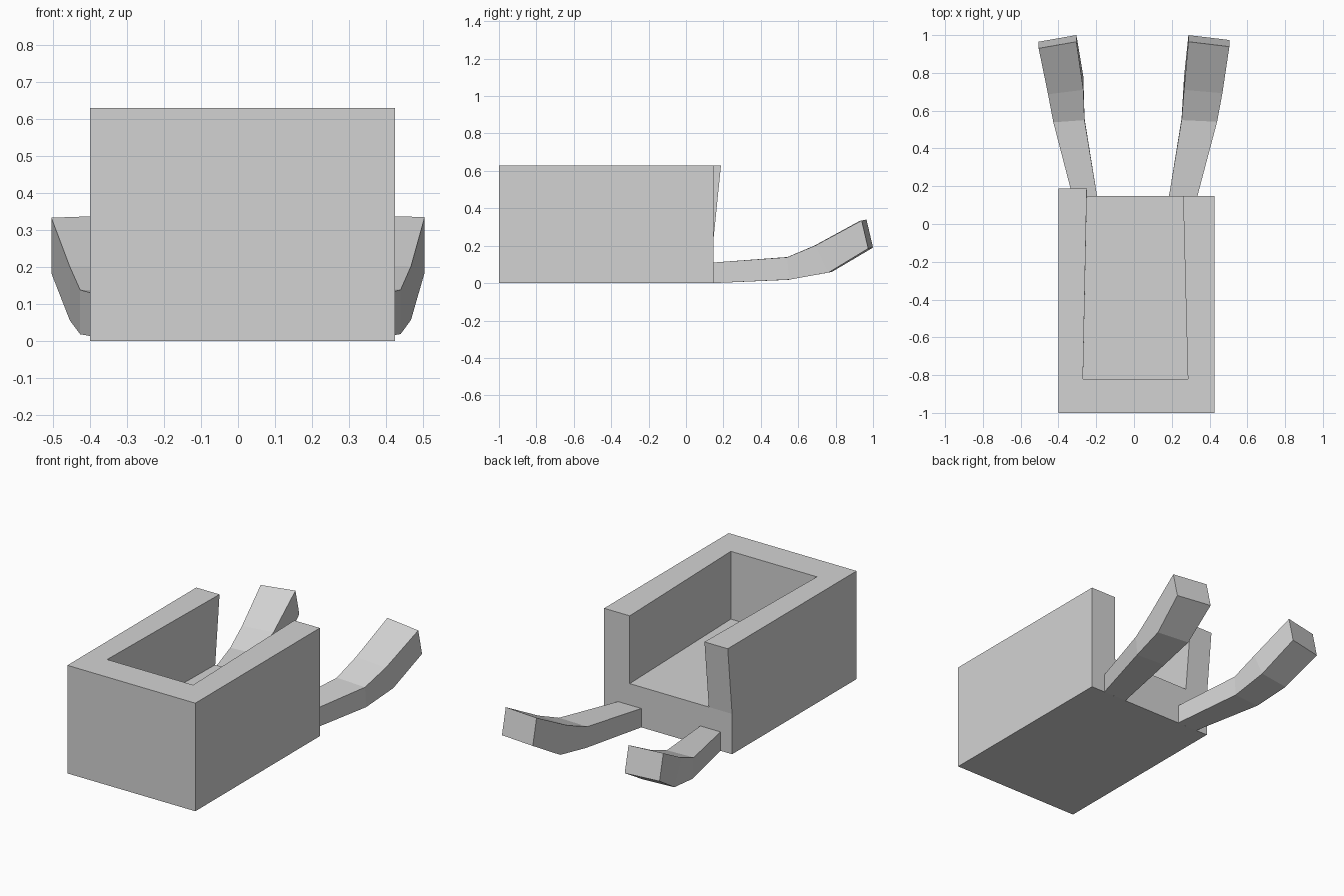
import bpy
import bmesh

cube = bpy.data.objects.get("Cube")
if cube:
    bpy.data.objects.remove(cube, do_unlink=True)

# Single flat colour
grey = bpy.data.materials.new("light grey")
grey.use_nodes = True
colour = (0.65, 0.65, 0.65, 1)
grey.diffuse_color = colour
grey.node_tree.nodes["Principled BSDF"].inputs["Base Color"].default_value = colour


def finish(name, bm):
    bmesh.ops.recalc_face_normals(bm, faces=bm.faces[:])
    mesh = bpy.data.meshes.new(name)
    bm.to_mesh(mesh)
    bm.free()
    mesh.materials.append(grey)
    obj = bpy.data.objects.new(name, mesh)
    bpy.context.collection.objects.link(obj)
    return obj


def add_ring(bm, points):
    return [bm.verts.new(p) for p in points]


def bridge(bm, low, high, indices):
    for i in indices:
        j = (i + 1) % len(low)
        bm.faces.new((low[i], low[j], high[j], high[i]))


# Open-backed box: U-shaped walls standing on a thick floor
FLOOR, TOP, BACK, LEAN = 0.235, 0.63, 0.147, 0.04
outline = [(-0.4, -1), (0.425, -1), (0.425, BACK), (0.26, BACK),
           (0.285, -0.82), (-0.27, -0.82), (-0.25, BACK), (-0.4, BACK)]
bm = bmesh.new()
mid = add_ring(bm, [(x, y, FLOOR) for x, y in outline])
# the right wall's back end leans outward towards the top
top = add_ring(bm, [(x, y + (LEAN if i >= 6 else 0), TOP)
                    for i, (x, y) in enumerate(outline)])
base = add_ring(bm, [(*outline[i], 0) for i in (0, 1, 2, 7)])
bridge(bm, mid, top, range(8))
bm.faces.new(top)
bm.faces.new(mid[3:7])
bm.faces.new(base)
outer = [mid[0], mid[1], mid[2], mid[7]]
bridge(bm, base, outer, (0, 1, 3))
bm.faces.new([base[2], base[3], mid[7], mid[6], mid[3], mid[2]])
finish("open_box", bm)


# Curved prongs: each station gives inner x, outer x, then
# (y, z) of the lower edge and (y, z) of the upper edge
def prong(name, side, stations, skew):
    bm = bmesh.new()
    rings = []
    for inner, outer_x, (yb, zb), (yt, zt), k in stations:
        s = skew * k
        rings.append(add_ring(bm, [
            (side * inner, yb, zb), (side * outer_x, yb - s, zb - s * 0.2),
            (side * outer_x, yt - s, zt - s * 0.2), (side * inner, yt, zt)]))
    for a, b in zip(rings, rings[1:]):
        bridge(bm, a, b, range(4))
    bm.faces.new(rings[0])
    bm.faces.new(rings[-1])
    finish(name, bm)


profile = [((0.145, 0), (0.145, 0.11)),
           ((0.56, 0.02), (0.55, 0.14)),
           ((0.78, 0.06), (0.71, 0.205)),
           ((1.0, 0.19), (0.965, 0.34))]


def stations(widths):
    return [(a, b, low, high, n / 3)
            for n, ((a, b), (low, high)) in enumerate(zip(widths, profile))]


prong("right_prong", -1,
      stations([(0.195, 0.325), (0.262, 0.427), (0.268, 0.455), (0.305, 0.505)]), 0.035)
prong("left_prong", 1,
      stations([(0.185, 0.335), (0.252, 0.44), (0.265, 0.468), (0.288, 0.505)]), 0.026)
